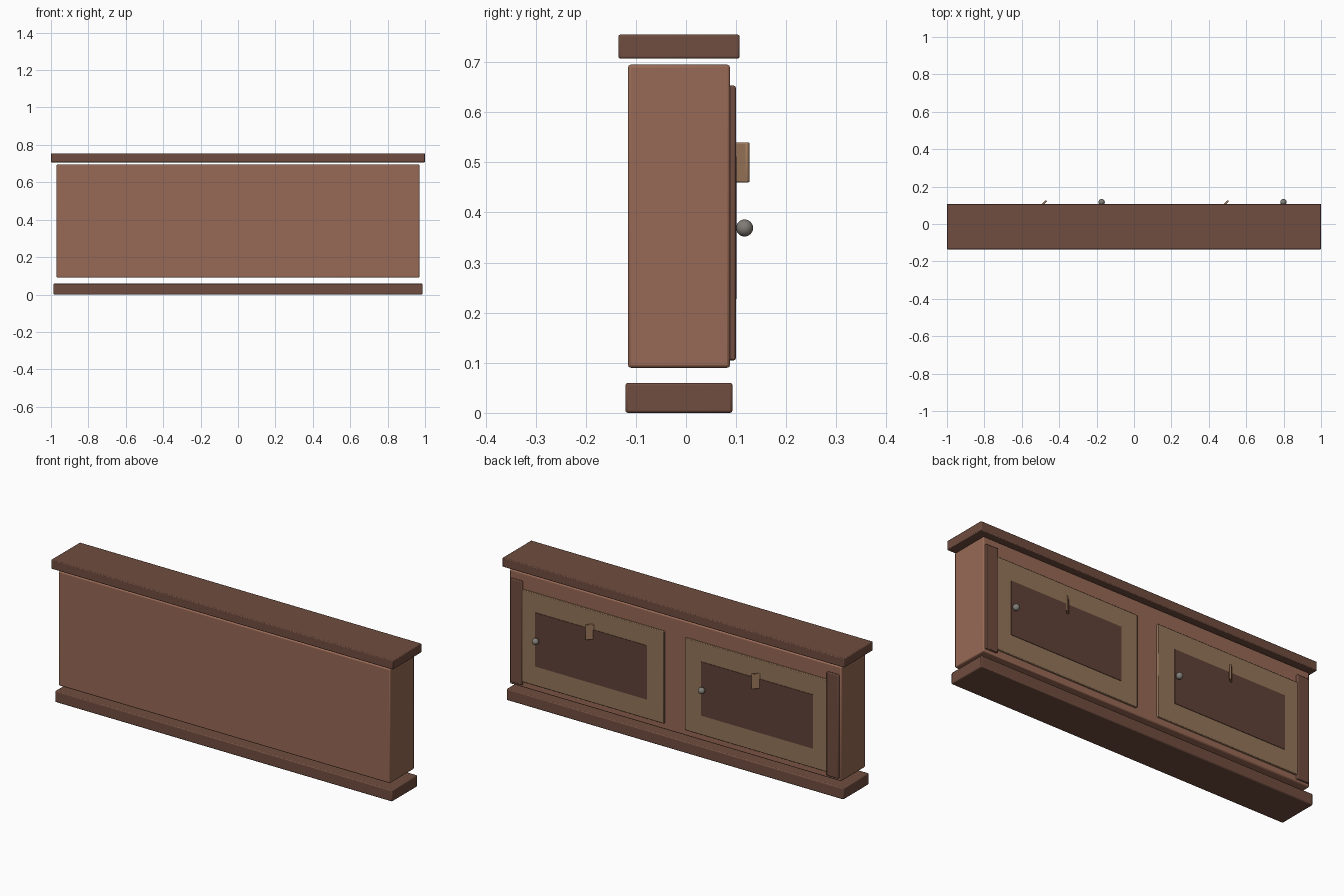
import bpy
from math import radians

if "Cube" in bpy.data.objects:
    bpy.data.objects.remove(bpy.data.objects["Cube"])


def material(name, rgb):
    m = bpy.data.materials.new(name)
    m.diffuse_color = (*rgb, 1)
    m.use_nodes = True
    m.node_tree.nodes["Principled BSDF"].inputs["Base Color"].default_value = m.diffuse_color
    return m


BODY = material("warm_wood", (0.31, 0.14, 0.09))
TRIM = material("dark_wood", (0.16, 0.073, 0.05))
DOOR = material("light_wood", (0.30, 0.18, 0.10))
PANEL = material("panel_wood", (0.12, 0.055, 0.04))
PULL = material("pull_wood", (0.36, 0.2, 0.11))
METAL = material("metal", (0.22, 0.2, 0.18))


def box(name, x, y, z, mat, bevel=0.004, turn=0):
    """Bevelled box from (min, max) ranges, turned about its own vertical axis."""
    bpy.ops.mesh.primitive_cube_add(size=1)
    ob = bpy.context.object
    ob.name = name
    ob.scale = [r[1] - r[0] for r in (x, y, z)]
    bpy.ops.object.transform_apply(location=False, rotation=False, scale=True)
    ob.location = [(r[0] + r[1]) / 2 for r in (x, y, z)]
    ob.rotation_euler.z = radians(turn)
    if bevel:
        b = ob.modifiers.new("bevel", 'BEVEL')
        b.width = bevel
        b.segments = 2
    ob.data.materials.append(mat)
    bpy.ops.object.shade_smooth_by_angle(angle=radians(30))
    return ob


# carcass, overhanging top and plinth
box("body", (-0.97, 0.97), (-0.116, 0.088), (0.09, 0.695), BODY, 0.006)
box("top_slab", (-1, 1), (-0.135, 0.107), (0.707, 0.755), TRIM, 0.004)
box("plinth", (-0.986, 0.986), (-0.121, 0.093), (0, 0.06), TRIM, 0.005)

for side, s in (("left", -1), ("right", 1)):
    # corner post
    c = s * 0.926
    box(side + "_post", (c - 0.035, c + 0.035), (0.07, 0.0995), (0.105, 0.653), TRIM, 0.004)

    # door with its dark panel
    c = s * 0.486
    box(side + "_door", (c - 0.425, c + 0.425), (0.078, 0.098), (0.124, 0.611), DOOR, 0.003)
    box(side + "_panel", (c - 0.327, c + 0.327), (0.09, 0.1005), (0.227, 0.512), PANEL, 0)

    # angled pull tab
    box(side + "_pull", (c - 0.025, c + 0.025), (0.102, 0.112), (0.46, 0.54), PULL, 0.003, 45)

    # round knob
    bpy.ops.mesh.primitive_uv_sphere_add(segments=24, ring_count=12, radius=0.017,
                                         location=(c + 0.313, 0.117, 0.369))
    knob = bpy.context.object
    knob.name = side + "_knob"
    knob.data.materials.append(METAL)
    bpy.ops.object.shade_smooth()
